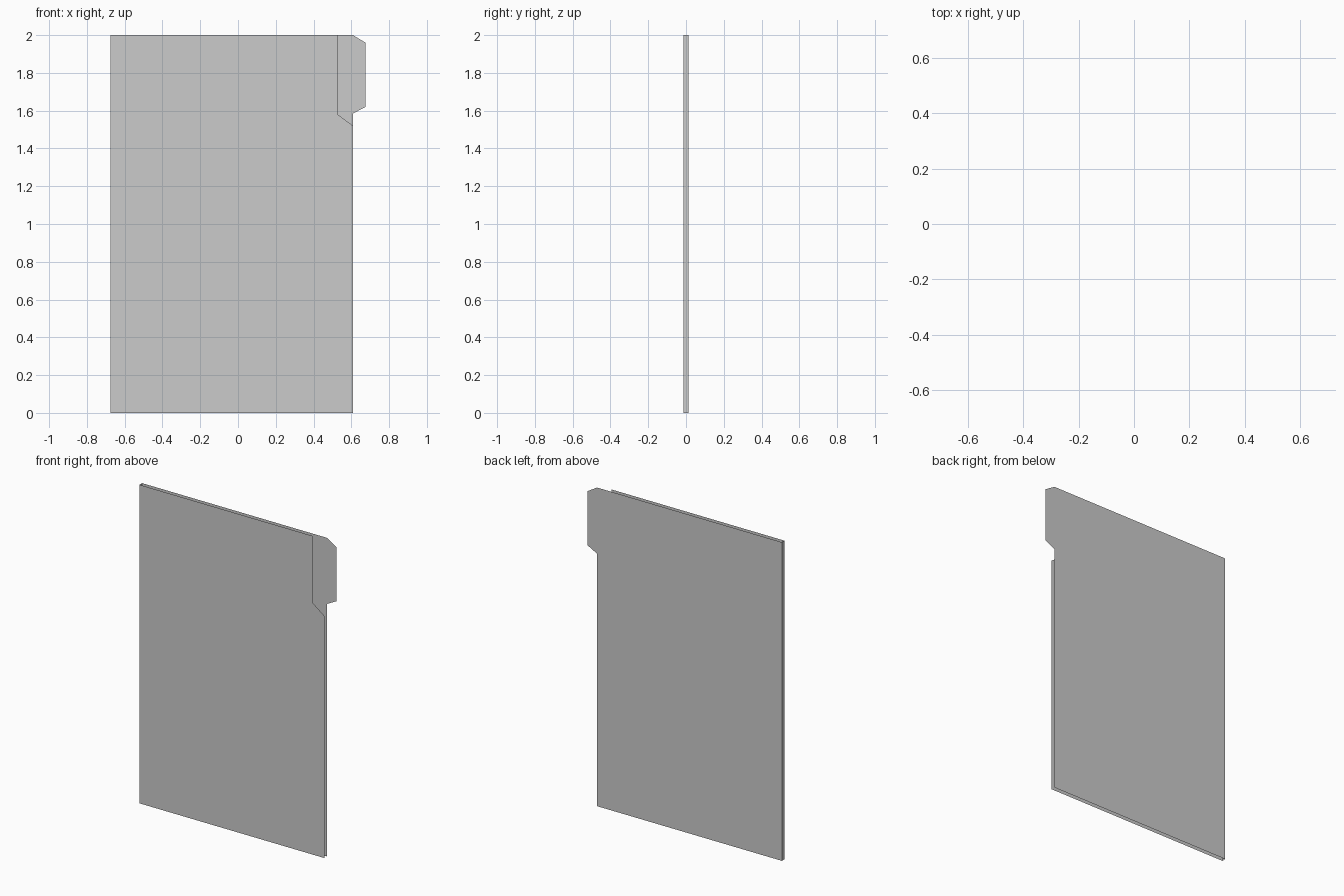
import bpy

if "Cube" in bpy.data.objects:
    bpy.data.objects.remove(bpy.data.objects["Cube"])

LEFT, EDGE, TAB = -0.675, 0.609, 0.675   # spine side, sheet edge, tab edge
HALF = 0.013                             # half the folder thickness
HEIGHT = 2.0


def sheet(name, points):
    """Single flat card face from an ordered outline."""
    mesh = bpy.data.meshes.new(name)
    mesh.from_pydata(points, [], [range(len(points))])
    obj = bpy.data.objects.new(name, mesh)
    bpy.context.collection.objects.link(obj)
    return obj


# Front cover with the clipped upper corner that exposes the tab
front = [(LEFT, 0), (EDGE, 0), (EDGE, 1.52), (0.528, 1.58),
         (0.528, HEIGHT), (LEFT, HEIGHT)]
sheet("front_cover", [(x, -HALF, z) for x, z in front])

# Back cover with the index tab
back = [(LEFT, 0), (EDGE, 0), (EDGE, 1.585), (TAB, 1.62),
        (TAB, 1.96), (EDGE, HEIGHT), (LEFT, HEIGHT)]
sheet("back_cover", [(x, HALF, z) for x, z in reversed(back)])

# Folded spine joining both covers on the left
sheet("spine", [(LEFT, HALF, 0), (LEFT, -HALF, 0),
                (LEFT, -HALF, HEIGHT), (LEFT, HALF, HEIGHT)])
